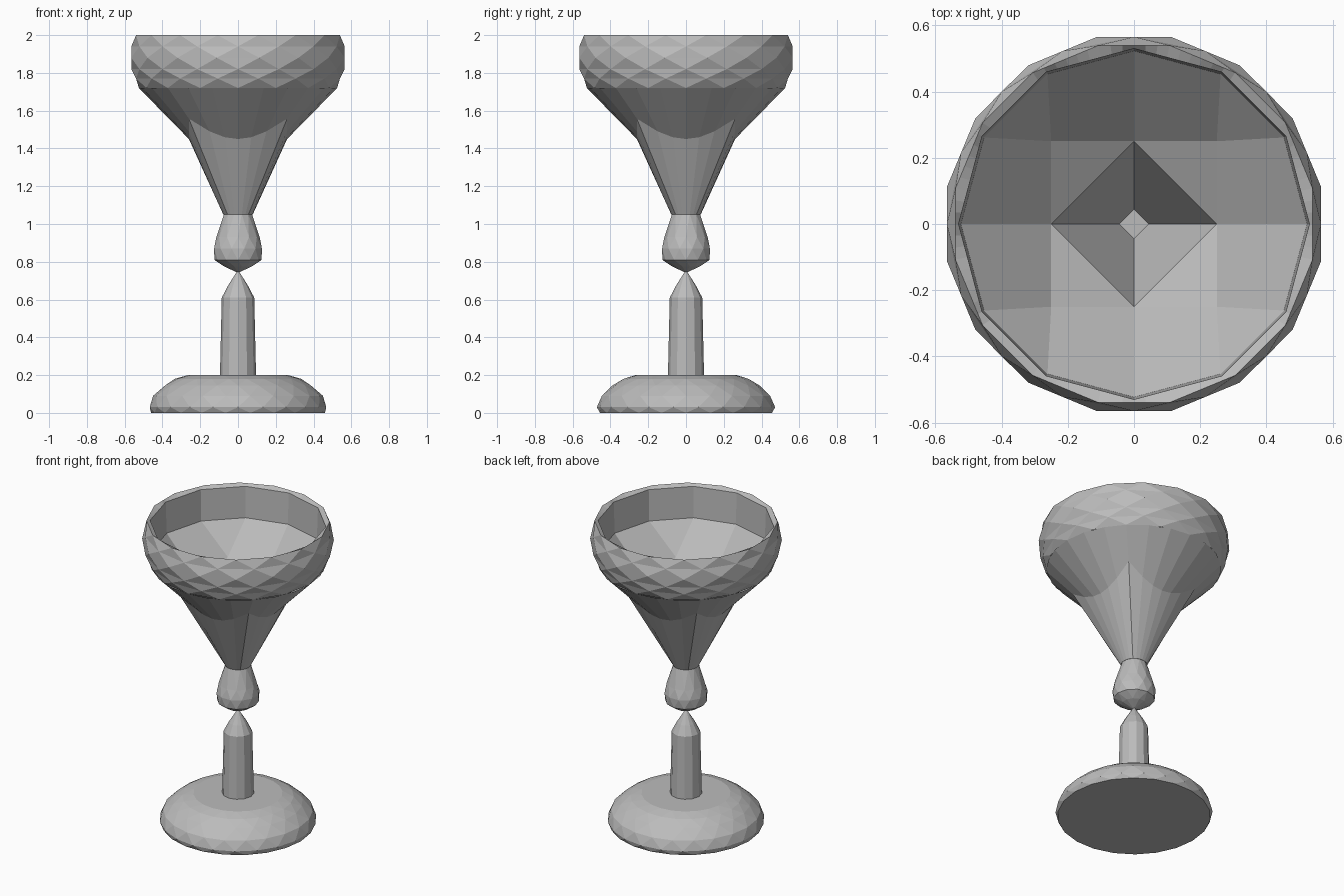
import bpy, bmesh
from math import sin, cos, pi, tau

cube = bpy.data.objects.get("Cube")
if cube:
    bpy.data.objects.remove(cube, do_unlink=True)

grey = bpy.data.materials.new("stone grey")
grey.use_nodes = True
grey.diffuse_color = (0.5, 0.5, 0.5, 1)
grey.node_tree.nodes["Principled BSDF"].inputs["Base Color"].default_value = (0.5, 0.5, 0.5, 1)


def finish(bm, name, outward=True):
    bmesh.ops.remove_doubles(bm, verts=bm.verts, dist=0.0005)
    if outward:
        bmesh.ops.recalc_face_normals(bm, faces=bm.faces)
    mesh = bpy.data.meshes.new(name)
    bm.to_mesh(mesh)
    bm.free()
    mesh.materials.append(grey)
    ob = bpy.data.objects.new(name, mesh)
    bpy.context.collection.objects.link(ob)
    return ob


def polar(r, a, z):
    return (r * cos(a), r * sin(a), z)


def polygon_radius(r, n, a, phase=0.0):
    """Distance to the edge of a regular polygon in direction a."""
    return r * cos(pi / n) / cos((a - phase) % (tau / n) - pi / n)


def square_radius(half, a):
    return half / max(abs(cos(a)), abs(sin(a)))


def add_loop(bm, pts):
    return [bm.verts.new(p) for p in pts]


def bridge(bm, lo, hi, faceted=False):
    n = len(lo)
    for i in range(n):
        j = (i + 1) % n
        if faceted:
            bm.faces.new((lo[i], lo[j], hi[i]))
            bm.faces.new((lo[j], hi[j], hi[i]))
        else:
            bm.faces.new((lo[i], lo[j], hi[j], hi[i]))


def turned(name, profile, n, faceted=True, caps=True, phase=0.0):
    """Lathe a profile; faceted rings are each turned by half a side."""
    bm = bmesh.new()
    loops = []
    for k, (r, z) in enumerate(profile):
        shift = phase + (k * 0.5 if faceted else 0)
        loops.append(add_loop(bm, [polar(r, tau * (i + shift) / n, z) for i in range(n)]))
    for lo, hi in zip(loops, loops[1:]):
        bridge(bm, lo, hi, faceted)
    if caps:
        bm.faces.new(loops[0][::-1])
        bm.faces.new(loops[-1])
    return finish(bm, name)


# Foot, stem and knob
turned("foot", [(0.46, 0), (0.472, 0.03), (0.45, 0.09), (0.39, 0.145), (0.335, 0.18), (0.268, 0.2)], 22)
turned("stem", [(0.096, 0.18), (0.086, 0.61), (0.055, 0.67), (0.006, 0.748)], 12, faceted=False)
turned("knob", [(0.006, 0.744), (0.075, 0.775), (0.125, 0.81), (0.131, 0.87), (0.115, 0.93), (0.076, 1.055)], 12)

# Bowl outside: a round funnel cut by a square, blending down to a narrow round neck
N = 24
angles = [tau * i / N for i in range(N)]
bm = bmesh.new()
neck = add_loop(bm, [polar(0.078, a, 1.05) for a in angles])
cut = add_loop(bm, [polar(square_radius(0.26, a), a, 1.19 + square_radius(0.26, a)) for a in angles])
top = add_loop(bm, [polar(0.525, a, 1.72) for a in angles])
bridge(bm, neck, cut)
bridge(bm, cut, top)
bm.faces.new(neck[::-1])
finish(bm, "bowl_funnel")

# Faceted band around the rim
turned("rim_band", [(0.525, 1.72), (0.55, 1.77), (0.565, 1.82), (0.576, 1.88), (0.565, 1.94), (0.55, 2.0)],
       16, caps=False)

# Flat lip joining the band to the twelve-sided opening
M = 96
bm = bmesh.new()
lip_angles = [tau * i / M for i in range(M)]
outer = add_loop(bm, [polar(polygon_radius(0.55, 16, a, pi / 16), a, 2.0) for a in lip_angles])
inner = add_loop(bm, [polar(polygon_radius(0.53, 12, a), a, 1.985) for a in lip_angles])
bridge(bm, outer, inner)
finish(bm, "rim_lip", outward=False)

# Bowl inside: twelve-sided wall, facets down to a square, then a pit with a diamond floor
bm = bmesh.new()
steps = [tau * i / 12 for i in range(12)]
rim = add_loop(bm, [polar(0.53, a, 1.985) for a in steps])
ledge = add_loop(bm, [polar(0.523, a, 1.78) for a in steps])
bridge(bm, ledge[::-1], rim[::-1])
mids = add_loop(bm, [polar(0.25, pi / 2 * q, 1.48) for q in range(4)])
corners = add_loop(bm, [polar(0.25 * 2 ** 0.5, pi / 2 * (q + 0.5), 1.6) for q in range(4)])
floor = add_loop(bm, [polar(0.045, pi / 2 * q, 1.1) for q in range(4)])
for q in range(4):
    p = (q + 1) % 4
    a, b, c, d = (ledge[(3 * q + k) % 12] for k in range(4))
    bm.faces.new((a, b, corners[q], mids[q]))
    bm.faces.new((b, c, corners[q]))
    bm.faces.new((c, d, mids[p], corners[q]))
    bm.faces.new((mids[q], corners[q], mids[p]))
    bm.faces.new((mids[q], mids[p], floor[p], floor[q]))
bm.faces.new(floor)
finish(bm, "bowl_inside", outward=False)
